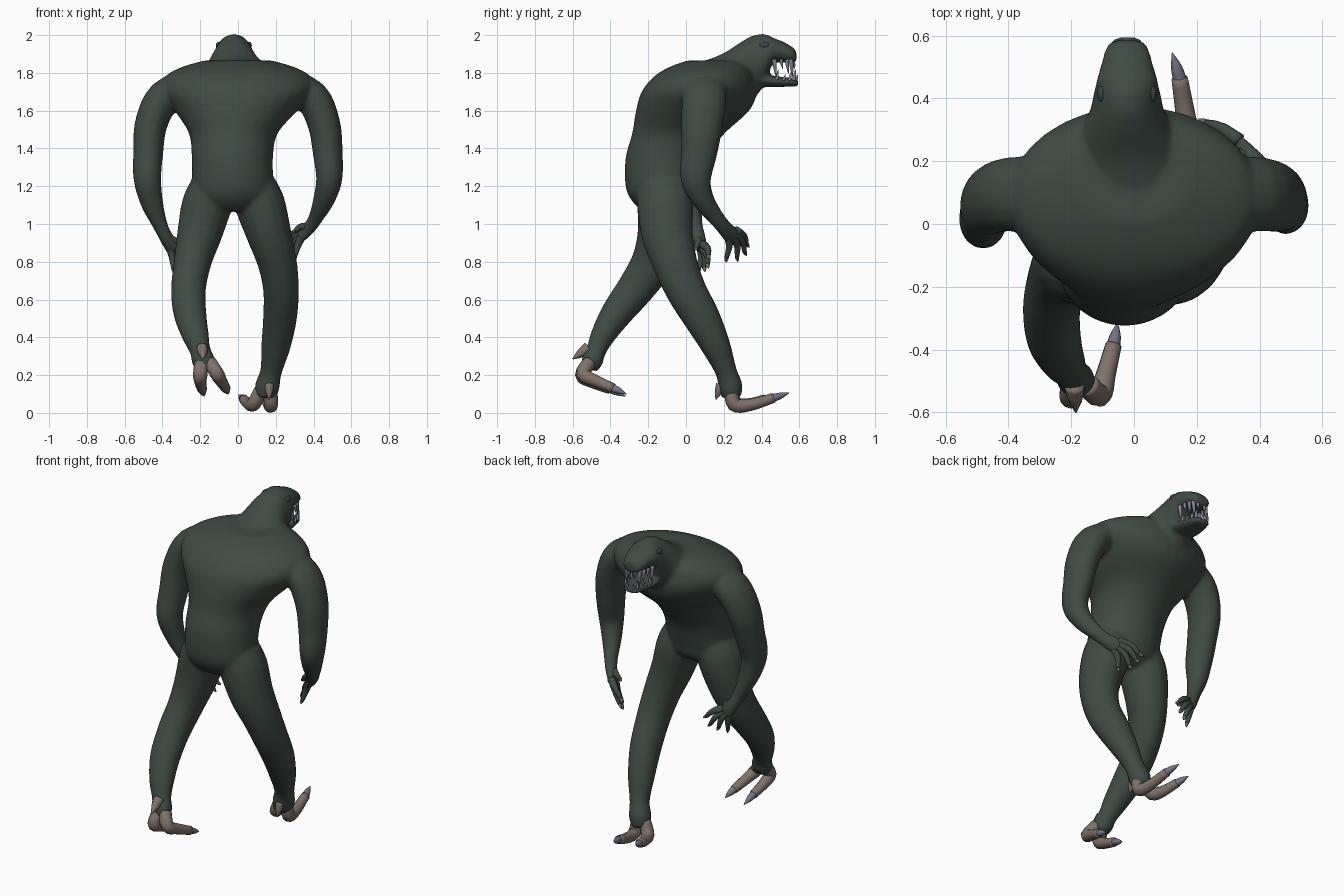
import bpy, bmesh, math
from mathutils import Vector


def material(name, rgb):
    m = bpy.data.materials.new(name)
    m.diffuse_color = (*rgb, 1)
    return m


SKIN = material("dark green skin", (0.050, 0.070, 0.059))
FOOT = material("brown foot skin", (0.215, 0.165, 0.14))
CLAW = material("lavender claw", (0.18, 0.17, 0.25))
NAIL = material("brown nail", (0.16, 0.13, 0.125))
TOOTH = material("pale tooth", (0.22, 0.21, 0.28))
EYE = material("dark eye", (0.04, 0.055, 0.055))


def spline(rows, steps):
    """Catmull-Rom resampling of section rows."""
    rows = [list(r) for r in rows]
    out = []
    for i in range(len(rows) - 1):
        a, b = rows[max(i - 1, 0)], rows[i]
        c, d = rows[i + 1], rows[min(i + 2, len(rows) - 1)]
        for s in range(steps):
            t = s / steps
            out.append([0.5 * (2 * q + (r - p) * t + (2 * p - 5 * q + 4 * r - w) * t * t
                               + (3 * q - p - 3 * r + w) * t ** 3)
                        for p, q, r, w in zip(a, b, c, d)])
    return out + [rows[-1]]


def loft(bm, rows, axis=None, n=16, steps=4):
    """Tube through rows (x, y, z, width radius, depth radius)."""
    rows = spline(rows, steps)
    pts = [Vector(r[:3]) for r in rows]
    rings = []
    for i, r in enumerate(rows):
        t = Vector(axis) if axis else (pts[min(i + 1, len(pts) - 1)] - pts[max(i - 1, 0)]).normalized()
        u = Vector((1, 0, 0))
        u = (u - t * u.dot(t)).normalized()
        v = t.cross(u)
        rings.append([bm.verts.new(pts[i] + u * r[3] * math.cos(2 * math.pi * k / n)
                                   + v * r[4] * math.sin(2 * math.pi * k / n)) for k in range(n)])
    for a, b in zip(rings, rings[1:]):
        for k in range(n):
            j = (k + 1) % n
            bm.faces.new((a[k], a[j], b[j], b[k]))
    bm.faces.new(rings[0][::-1])
    bm.faces.new(rings[-1])


def finish(name, bm, mat):
    bmesh.ops.recalc_face_normals(bm, faces=bm.faces)
    me = bpy.data.meshes.new(name)
    bm.to_mesh(me)
    bm.free()
    me.materials.append(mat)
    for p in me.polygons:
        p.use_smooth = True
    ob = bpy.data.objects.new(name, me)
    bpy.context.collection.objects.link(ob)
    return ob


def spikes(name, mat, items, n=8, blunt=.75):
    """Rounded cones from (base, tip, radius)."""
    bm = bmesh.new()
    for base, tip, r in items:
        b, t = Vector(base), Vector(tip)
        loft(bm, [(*b.lerp(t, f), r * w, r * w) for f, w in ((0, 1), (0.5, blunt), (1, 0.08))], n=n, steps=3)
    return finish(name, bm, mat)


# Body: torso, head, jaws, arms and legs fused into one skin
bm = bmesh.new()
loft(bm, [(-.03, -.13, 1.07, .13, .10), (-.03, -.125, 1.12, .20, .16), (-.028, -.13, 1.20, .215, .19),
          (-.03, -.105, 1.35, .215, .215), (-.025, -.04, 1.48, .235, .245), (-.01, .035, 1.60, .325, .30),
          (0, .07, 1.70, .395, .305), (0, .095, 1.78, .385, .265), (0, .125, 1.83, .30, .215),
          (0, .15, 1.865, .18, .145)], axis=(0, 0, 1), n=32)
HX = -.022
loft(bm, [(0, .10, 1.69, .22, .175), (-.01, .20, 1.705, .20, .20), (HX, .30, 1.77, .15, .20),
          (HX, .36, 1.83, .119, .17), (HX, .42, 1.875, .106, .13), (HX, .46, 1.917, .097, .07),
          (HX, .52, 1.908, .08, .055), (HX, .565, 1.893, .066, .043), (HX, .585, 1.885, .045, .028)],
     axis=(0, 1, 0), n=24)
loft(bm, [(HX, .33, 1.78, .08, .05), (HX, .43, 1.758, .088, .034), (HX, .52, 1.752, .074, .026),
          (HX, .575, 1.748, .056, .022), (HX, .597, 1.746, .035, .014)], axis=(0, 1, 0))
loft(bm, [(.25, .09, 1.735, .09, .125), (.39, .095, 1.67, .093, .12), (.455, .085, 1.53, .087, .112),
          (.475, .07, 1.38, .08, .097), (.483, .052, 1.24, .070, .082), (.455, .09, 1.13, .058, .06),
          (.415, .155, 1.04, .04, .045), (.385, .195, .99, .034, .042), (.345, .235, .945, .026, .048),
          (.32, .25, .92, .022, .045)])
loft(bm, [(-.25, .09, 1.735, .09, .125), (-.39, .095, 1.67, .093, .12), (-.46, .075, 1.53, .087, .112),
          (-.475, .04, 1.38, .08, .097), (-.48, .005, 1.24, .074, .085), (-.455, .02, 1.11, .06, .063),
          (-.41, .045, .99, .04, .045), (-.375, .065, .92, .038, .042), (-.335, .085, .86, .045, .026)])
loft(bm, [(.085, -.12, 1.20, .12, .14), (.118, -.11, 1.10, .133, .15), (.163, -.10, .95, .12, .138),
          (.207, -.06, .80, .105, .12), (.228, 0, .65, .095, .108), (.222, .085, .50, .09, .098),
          (.20, .16, .35, .078, .078), (.175, .212, .22, .058, .058), (.155, .235, .14, .066, .065),
          (.145, .24, .08, .055, .05)])
loft(bm, [(-.13, -.12, 1.20, .12, .14), (-.165, -.115, 1.10, .133, .145), (-.203, -.13, .95, .12, .128),
          (-.24, -.175, .80, .10, .115), (-.262, -.265, .66, .093, .10), (-.255, -.365, .53, .088, .085),
          (-.225, -.44, .41, .072, .066), (-.20, -.475, .33, .056, .053), (-.185, -.495, .28, .062, .058),
          (-.175, -.51, .235, .048, .045)])
body = finish("body", bm, SKIN)
rm = body.modifiers.new("fuse", 'REMESH')
rm.mode = 'VOXEL'
rm.voxel_size = 0.0105
rm.use_smooth_shade = True
sm = body.modifiers.new("soften", 'SMOOTH')
sm.factor = 0.5
sm.iterations = 10

# Eyes
bm = bmesh.new()
for s in (-1, 1):
    res = bmesh.ops.create_uvsphere(bm, u_segments=16, v_segments=10, radius=1)
    for v in res["verts"]:
        v.co = Vector((v.co.x * .014 + HX + s * .081, v.co.y * .028 + .415, v.co.z * .02 + 1.945))
finish("eyes", bm, EYE)


# Teeth: two U-shaped rows of uneven fangs
def tooth_row(name, z, dz, half, front, length, count, r):
    items = []
    for i in range(count):
        a = math.pi * (i + .5) / count
        x = HX + half * math.copysign(abs(math.cos(a)) ** .6, math.cos(a))
        y = front - length * (1 - math.sin(a))
        k = (1.2, .65, .95)[min(i, count - 1 - i) % 3]
        items.append(((x, y, z), (x, y + .01, z + dz * k), r * (.7 + .35 * k)))
    spikes(name, TOOTH, items, 6)


tooth_row("upper_teeth", 1.872, -.08, .072, .568, .12, 10, .012)
tooth_row("lower_teeth", 1.76, .048, .064, .584, .125, 10, .010)


# Fingers with nails
def hand(name, items):
    bm = bmesh.new()
    nails = []
    for base, tip in items:
        b, t = Vector(base), Vector(tip)
        mid = b.lerp(t, .45) + Vector((0, .010, .012))
        end = b.lerp(t, .8)
        loft(bm, [(*b, .024, .024), (*mid, .018, .018), (*end, .012, .012)], n=10)
        nails.append((end, t, .012))
    finish(name + "_fingers", bm, SKIN)
    spikes(name + "_nails", NAIL, nails)


hand("right_hand", [((.335, .265, .965), (.205, .335, .875)), ((.325, .262, .945), (.225, .322, .83)),
                    ((.325, .25, .93), (.245, .275, .80)), ((.335, .225, .93), (.29, .212, .795)),
                    ((.365, .20, .985), (.285, .235, .955))])
hand("left_hand", [((-.36, .075, .88), (-.335, .065, .73)), ((-.345, .085, .87), (-.285, .10, .745)),
                   ((-.325, .09, .87), (-.235, .12, .765)), ((-.32, .09, .89), (-.205, .125, .815)),
                   ((-.36, .06, .92), (-.28, .05, .86))])


# Feet: two clawed toes and a heel spur
def foot(name, toes, spur):
    bm = bmesh.new()
    claws = []
    for toe in toes:
        loft(bm, [(*p, r, r) for p, r in zip(toe[:-1], (.036, .038, .032, .026, .021))], n=12)
        claws.append((Vector(toe[-2]) - (Vector(toe[-1]) - Vector(toe[-2])) * .2, toe[-1], .0215))
    finish(name + "_toes", bm, FOOT)
    spikes(name + "_claws", CLAW, claws, 10, .85)
    spikes(name + "_spur", FOOT, [spur])


foot("right_foot", [[(.17, .24, .13), (.175, .255, .045), (.165, .34, .042), (.145, .465, .08), (.122, .545, .105)],
                    [(.12, .24, .12), (.085, .26, .05), (.06, .33, .045), (.03, .42, .072), (.004, .49, .095)]],
     ((.165, .185, .15), (.165, .158, .07), .026))
foot("left_foot", [[(-.195, -.51, .27), (-.20, -.55, .20), (-.20, -.50, .165), (-.19, -.40, .125), (-.18, -.32, .088)],
                   [(-.15, -.51, .27), (-.11, -.545, .205), (-.09, -.48, .17), (-.065, -.385, .13), (-.052, -.315, .10)]],
     ((-.19, -.515, .345), (-.185, -.60, .285), .032))
